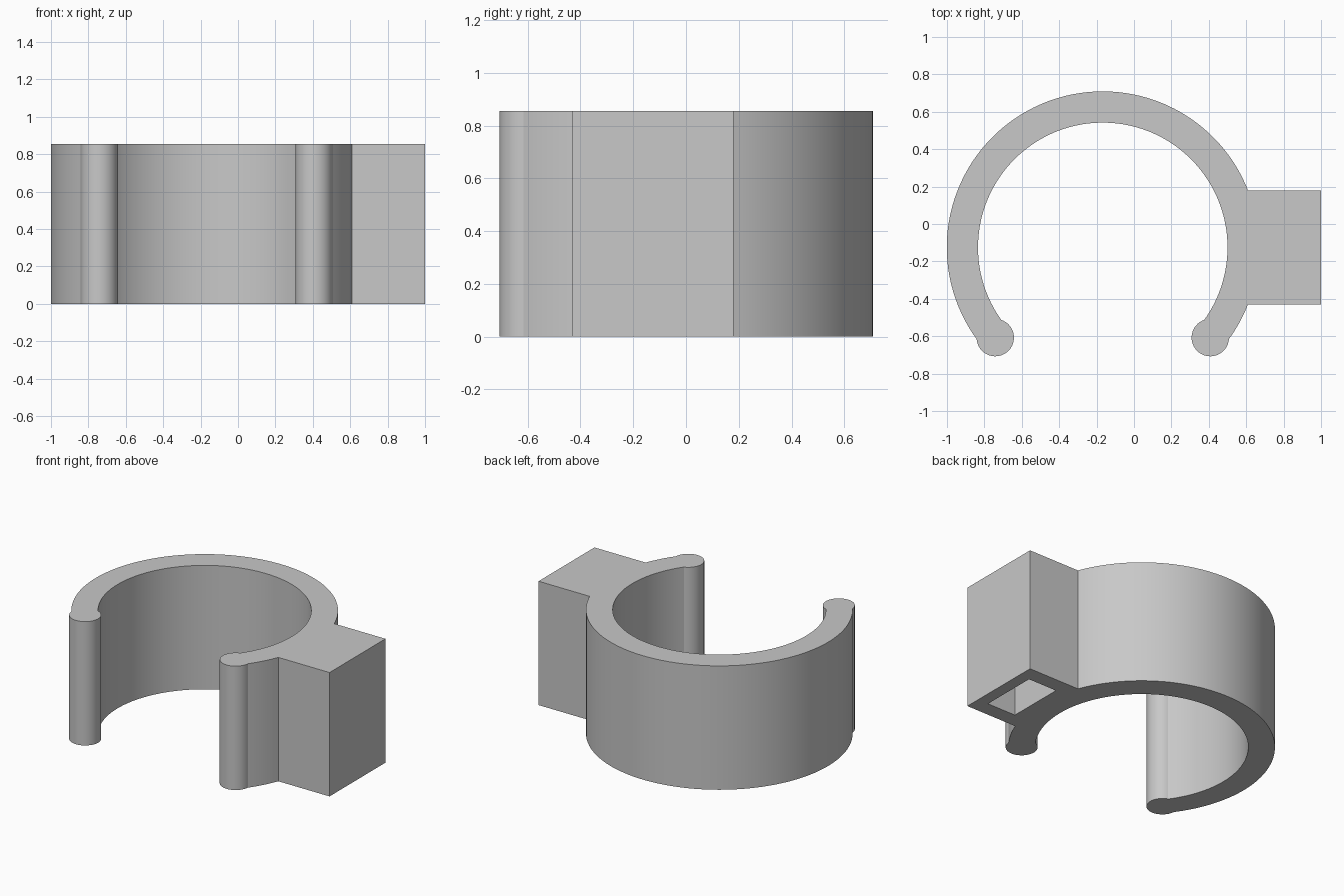
import bpy, bmesh
from math import sin, cos, acos, asin, atan2, radians, tau

cube = bpy.data.objects.get("Cube")
if cube:
    bpy.data.objects.remove(cube, do_unlink=True)

HEIGHT = 0.855
CX, CY = -0.167, -0.125          # ring centre
OUTER, INNER = 0.834, 0.667      # ring radii
MID = (OUTER + INNER) / 2
TIP = 0.1                        # radius of the rounded jaw tips
BLOCK_HALF, BLOCK_END = 0.305, 1.0
POCKET = (0.70, 0.92, 0.2)       # x start, x end, half width
POCKET_DEPTH = 0.745
JAW_RIGHT, JAW_LEFT = radians(220), radians(-40)


def arc(cx, cy, r, a, b, steps):
    return [(cx + r * cos(a + (b - a) * i / steps),
             cy + r * sin(a + (b - a) * i / steps)) for i in range(steps + 1)]


def meet(r):
    """Angle between a jaw tip's centre and where it crosses a ring circle."""
    return acos((MID ** 2 + r ** 2 - TIP ** 2) / (2 * MID * r))


def tip_arc(jaw, start, end):
    """Round end of a jaw, counter-clockwise between two outline points."""
    x, y = CX + MID * cos(jaw), CY + MID * sin(jaw)
    a = atan2(start[1] - y, start[0] - x)
    b = atan2(end[1] - y, end[0] - x)
    return arc(x, y, TIP, a, a + (b - a) % tau, 32)[1:-1]


# Outline of ring, jaw tips and mounting block
root = asin(BLOCK_HALF / OUTER)
po, pi_ = meet(OUTER), meet(INNER)
outer_main = arc(CX, CY, OUTER, root, JAW_RIGHT - po, 90)
inner = arc(CX, CY, INNER, JAW_RIGHT - pi_, JAW_LEFT + pi_, 110)
outer_short = arc(CX, CY, OUTER, JAW_LEFT + po, -root, 8)
outline = (outer_main + tip_arc(JAW_RIGHT, outer_main[-1], inner[0])
           + inner + tip_arc(JAW_LEFT, inner[-1], outer_short[0])
           + outer_short
           + [(BLOCK_END, CY - BLOCK_HALF), (BLOCK_END, CY + BLOCK_HALF)])
x0, x1, w = POCKET
pocket = [(x0, CY - w), (x1, CY - w), (x1, CY + w), (x0, CY + w)]

bm = bmesh.new()


def prism(points, top):
    """Side walls and a top cap; returns the open bottom edges."""
    low = [bm.verts.new((x, y, 0)) for x, y in points]
    high = [bm.verts.new((x, y, top)) for x, y in points]
    bm.faces.new(high)
    n = len(points)
    for i in range(n):
        j = (i + 1) % n
        bm.faces.new((low[i], low[j], high[j], high[i]))
    return [bm.edges.get((low[i], low[(i + 1) % n])) for i in range(n)]


# Solid clip with a blind pocket opening underneath
rims = prism(outline, HEIGHT) + prism(pocket, POCKET_DEPTH)
bmesh.ops.triangle_fill(bm, use_beauty=True, use_dissolve=False, edges=rims,
                        normal=(0, 0, -1))
bmesh.ops.recalc_face_normals(bm, faces=bm.faces[:])
mesh = bpy.data.meshes.new("clip_body")
bm.to_mesh(mesh)
bm.free()
clip = bpy.data.objects.new("clip_body", mesh)
bpy.context.collection.objects.link(clip)

# Plain grey material
grey = bpy.data.materials.new("light grey")
grey.use_nodes = True
colour = (0.58, 0.58, 0.58, 1)
grey.diffuse_color = colour
grey.node_tree.nodes["Principled BSDF"].inputs["Base Color"].default_value = colour
mesh.materials.append(grey)

# Smooth curved walls, crisp rims
bpy.ops.object.select_all(action='DESELECT')
clip.select_set(True)
bpy.context.view_layer.objects.active = clip
bpy.ops.object.shade_smooth_by_angle(angle=radians(25))
